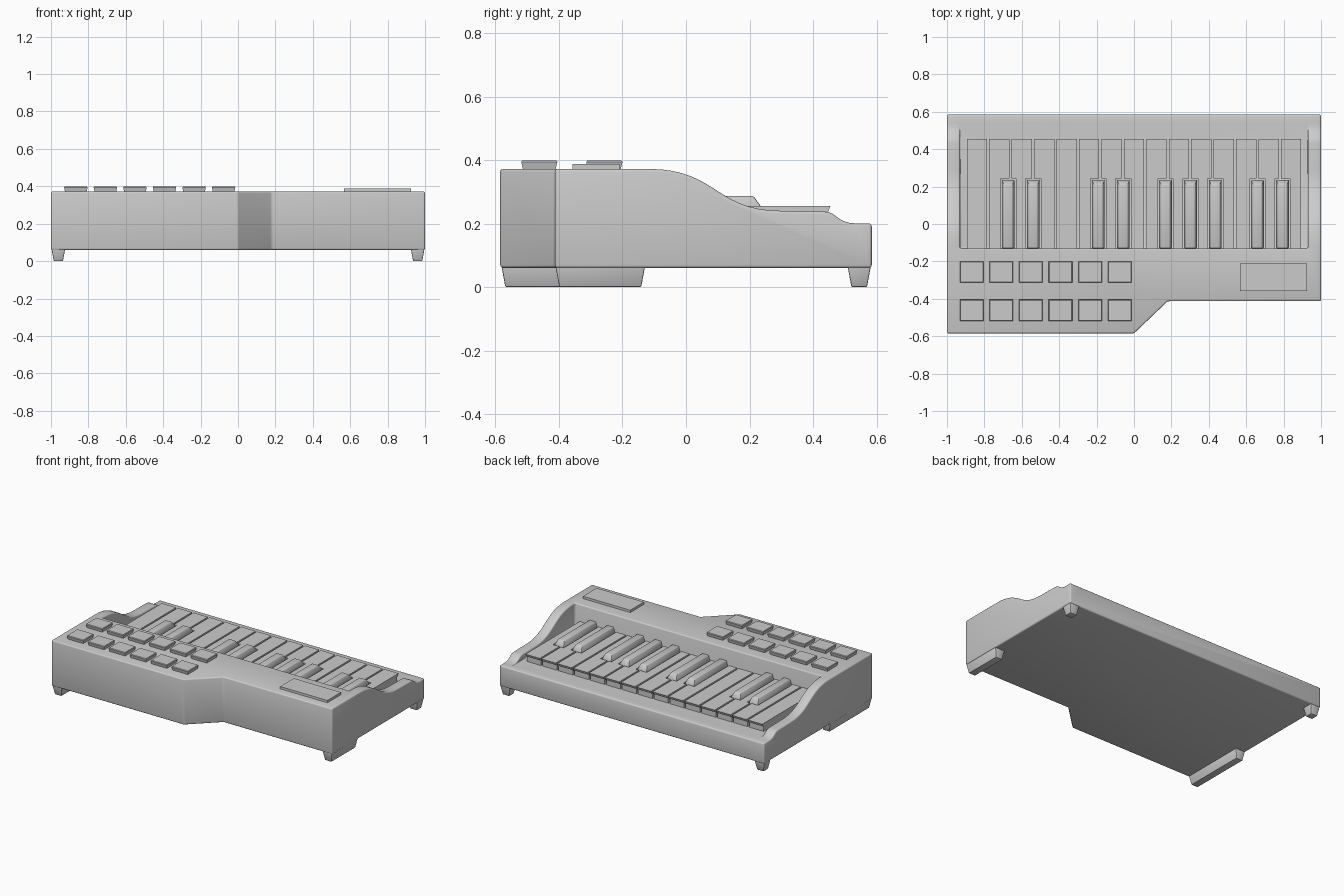
import bpy, bmesh
from mathutils import Vector
from mathutils.geometry import interpolate_bezier

if "Cube" in bpy.data.objects:
    bpy.data.objects.remove(bpy.data.objects["Cube"])


def loft(name, *stacks):
    """Each stack is a list of 3D rings, skinned together and capped."""
    bm = bmesh.new()
    for rings in stacks:
        vs = [[bm.verts.new(p) for p in ring] for ring in rings]
        n = len(vs[0])
        for a, b in zip(vs, vs[1:]):
            for i in range(n):
                j = (i + 1) % n
                bm.faces.new((a[i], a[j], b[j], b[i]))
        bm.faces.new(vs[0][::-1])
        bm.faces.new(vs[-1])
    bmesh.ops.recalc_face_normals(bm, faces=bm.faces)
    mesh = bpy.data.meshes.new(name)
    bm.to_mesh(mesh)
    bm.free()
    ob = bpy.data.objects.new(name, mesh)
    bpy.context.collection.objects.link(ob)
    return ob


def flat(pts, z):
    return [(x, y, z) for x, y in pts]


def rect(x0, x1, y0, y1, z):
    return flat([(x0, y0), (x1, y0), (x1, y1), (x0, y1)], z)


def activate(ob):
    bpy.ops.object.select_all(action='DESELECT')
    ob.select_set(True)
    bpy.context.view_layer.objects.active = ob


def cut(ob, cutter):
    cutter.hide_render = True
    m = ob.modifiers.new("cut", 'BOOLEAN')
    m.operation, m.solver, m.object = 'DIFFERENCE', 'EXACT', cutter
    activate(ob)
    bpy.ops.object.modifier_apply(modifier=m.name)
    bpy.data.objects.remove(cutter)


def soften(ob, width, segments):
    m = ob.modifiers.new("round", 'BEVEL')
    m.width, m.segments = width, segments
    m.limit_method, m.angle_limit = 'ANGLE', 0.6
    m.use_clamp_overlap = False
    activate(ob)
    bpy.ops.object.modifier_apply(modifier=m.name)
    bpy.ops.object.shade_smooth_by_angle(angle=0.6)


YB, DECK, FLOOR, BASE = 0.585, 0.372, 0.2, 0.06


def curve(*pts, n):
    return [(p[0], p[1]) for p in interpolate_bezier(*[Vector((a, b, 0)) for a, b in pts], n)]


# Case: side profile swept across the width
profile = [(-YB, BASE), (-YB, DECK)]
profile += curve((-0.12, DECK), (0.10, DECK), (0.09, 0.24), (0.30, 0.24), n=16)
profile += curve((0.43, 0.238), (0.48, 0.238), (0.47, FLOOR), (0.54, FLOOR), n=8)
profile += [(YB, FLOOR), (YB, BASE)]
case = loft("case", [[(x, y, z) for y, z in profile] for x in (-1, 1)])

# Stepped front and keyboard recess
step = [(-0.103, -0.685), (0, -YB), (0.18, -0.413), (1.1, -0.413), (1.1, -0.685)]
cut(case, loft("step_cutter", [flat(step, 0), flat(step, 1)]))
cut(case, loft("recess_cutter", [rect(-0.93, 0.93, -0.13, 0.8, FLOOR),
                                 rect(-0.93, 0.93, -0.13, 0.8, 1)]))
soften(case, 0.009, 3)

# Tapered feet: long ones at the front, short ones at the back
for side, sx, front in (("left", -1, -0.58), ("right", 1, -0.41)):
    for end, y0, y1 in (("front", front, -0.13), ("back", 0.51, 0.581)):
        def ring(inset, z):
            a, b = sorted((sx * (0.996 - inset), sx * (0.925 + inset)))
            return rect(a, b, y0 + inset, y1 - inset, z)
        foot = loft(f"foot_{end}_{side}", [ring(0.011, 0), ring(0, BASE), ring(0, 0.075)])
        soften(foot, 0.004, 2)

# Black keys
blacks = {2: -0.673, 3: -0.539, 6: -0.191, 7: -0.057, 9: 0.168,
          10: 0.302, 11: 0.435, 13: 0.66, 14: 0.794}
for k, c in blacks.items():
    key = loft(f"black_key_{k}", [rect(c - 0.034, c + 0.034, -0.13, 0.236, FLOOR),
                                  rect(c - 0.034, c + 0.034, -0.13, 0.234, 0.257),
                                  rect(c - 0.024, c + 0.024, -0.13, 0.212, 0.287)])
    soften(key, 0.005, 2)

# White keys, notched where a black key sits
for k in range(15):
    x0, x1 = -0.9 + 0.12 * k + 0.006, -0.9 + 0.12 * (k + 1) - 0.006
    n0 = max(x0, blacks[k] + 0.041) if k in blacks else x0
    n1 = min(x1, blacks[k + 1] - 0.041) if k + 1 in blacks else x1

    def outline(end):
        return [(n0, -0.13), (n1, -0.13), (n1, 0.243), (x1, 0.243),
                (x1, end), (x0, end), (x0, 0.243), (n0, 0.243)]
    loft(f"white_key_{k + 1}",
         [flat(outline(0.44), FLOOR), flat(outline(0.44), 0.238),
          flat(outline(0.448), 0.238), flat(outline(0.455), 0.255)])

# Two rows of six buttons
for r, yc in enumerate((-0.462, -0.257)):
    for c in range(6):
        xc = -0.867 + 0.158 * c
        loft(f"button_{r + 1}_{c + 1}",
             [rect(xc - w, xc + w, yc - h, yc + h, z)
              for w, h, z in ((0.056, 0.05, 0.365), (0.063, 0.057, 0.394), (0.06, 0.054, 0.398))])

# Plain raised plate on the right of the deck
loft("deck_plate", [rect(0.568, 0.925, -0.357, -0.21, z) for z in (0.365, 0.388)])
